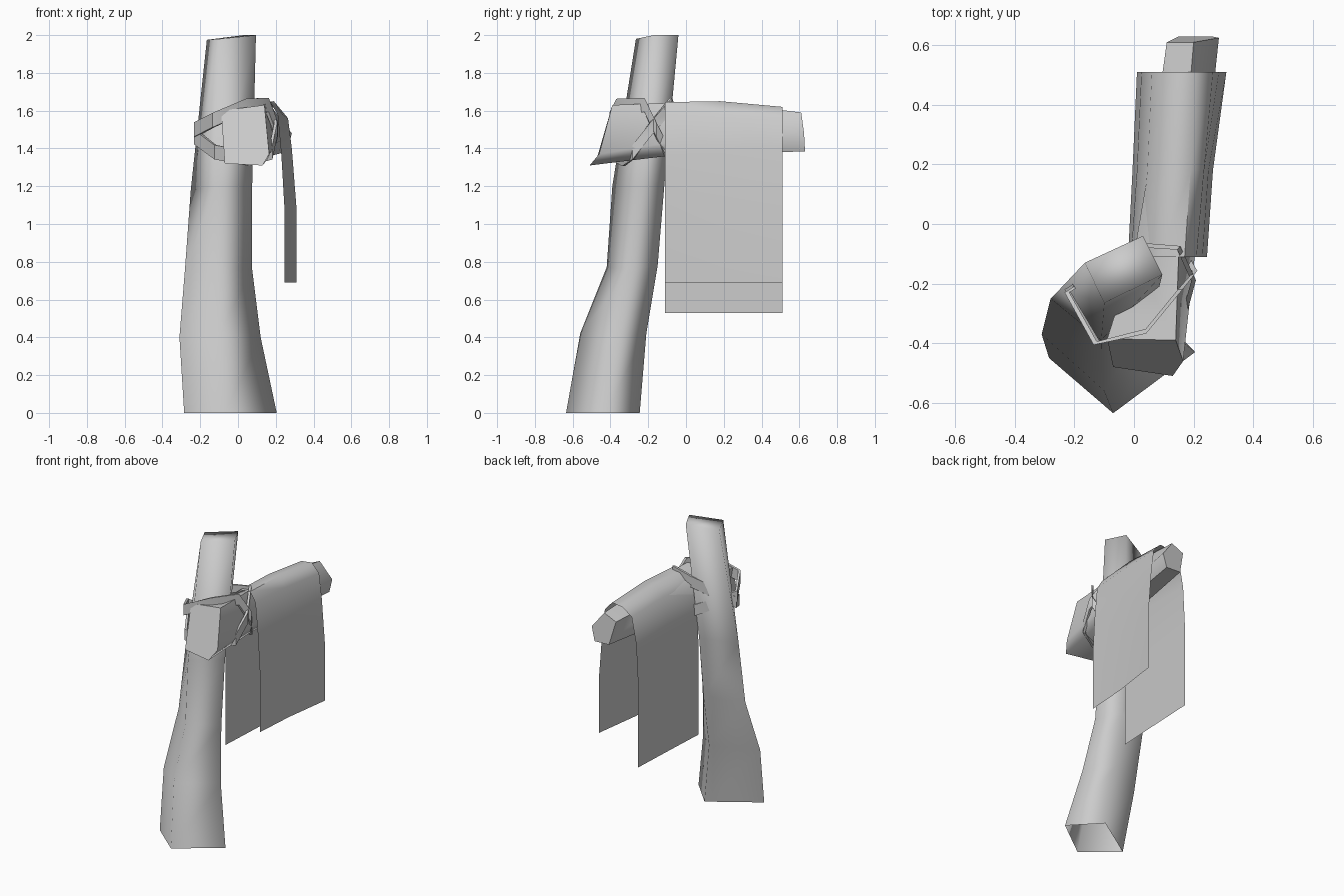
import bpy, bmesh, math
from mathutils import Vector

grey = bpy.data.materials.new("plain grey")
grey.diffuse_color = (0.6, 0.6, 0.6, 1)


def loft(name, rings, closed=True, caps=(), angle=75, flip=False):
    """Skin a list of equally sized point rows; caps lists the row indices to fill."""
    bm = bmesh.new()
    rows = [[bm.verts.new(p) for p in r] for r in rings]
    n = len(rows[0])
    for a, b in zip(rows, rows[1:]):
        for i in range(n if closed else n - 1):
            j = (i + 1) % n
            bm.faces.new((a[i], a[j], b[j], b[i]))
    for c in caps:
        bm.faces.new(rows[c])
    if closed:
        bmesh.ops.recalc_face_normals(bm, faces=bm.faces)
    if flip:
        bmesh.ops.reverse_faces(bm, faces=bm.faces)
    me = bpy.data.meshes.new(name)
    bm.to_mesh(me)
    bm.free()
    ob = bpy.data.objects.new(name, me)
    bpy.context.collection.objects.link(ob)
    me.materials.append(grey)
    bpy.ops.object.select_all(action='DESELECT')
    bpy.context.view_layer.objects.active = ob
    ob.select_set(True)
    bpy.ops.object.shade_smooth_by_angle(angle=math.radians(angle))
    return ob


# Four-sided crooked post: left, front, right, back corner at each height, open below
post = [
    [(-.285, -.45, 0), (-.07, -.635, 0), (.205, -.43, 0), (.03, -.245, 0)],
    [(-.31, -.37, .4), (-.10, -.56, .42), (.12, -.36, .4), (-.03, -.21, .42)],
    [(-.28, -.25, .77), (-.11, -.42, .77), (.075, -.29, .76), (-.03, -.15, .78)],
    [(-.25, -.22, 1.18), (-.11, -.39, 1.2), (.075, -.25, 1.2), (-.02, -.115, 1.2)],
    [(-.165, -.13, 1.975), (-.10, -.265, 1.98), (.095, -.17, 2.0), (.03, -.04, 2.0)],
]
loft("post", post, caps=(4,), angle=100)

# Five-sided cross branch with a slanted front end
branch = [
    [(-.09, -.385, 1.60), (-.07, -.48, 1.32), (.13, -.51, 1.31), (.165, -.46, 1.37), (.14, -.39, 1.63)],
    [(0, -.10, 1.58), (.02, -.10, 1.37), (.17, -.10, 1.36), (.205, -.10, 1.43), (.15, -.10, 1.64)],
    [(.06, .25, 1.57), (.08, .25, 1.39), (.21, .25, 1.37), (.245, .25, 1.45), (.17, .25, 1.635)],
    [(.11, .61, 1.55), (.15, .63, 1.39), (.26, .63, 1.385), (.285, .625, 1.48), (.20, .61, 1.59)],
]
loft("branch", branch, caps=(0, 3), angle=70)

# Draped cloth: one thin sheet hung over the branch, short flap on the right
cloth = [
    [(x, -.11, z) for x, z in ((-.02, .53), (-.02, 1.1), (-.01, 1.4), (.02, 1.57), (.09, 1.635),
                               (.17, 1.645), (.21, 1.58), (.23, 1.36), (.245, 1.1), (.245, .69))],
    [(x, .18, z) for x, z in ((-.005, .53), (-.005, 1.1), (.01, 1.4), (.045, 1.58), (.11, 1.64),
                              (.19, 1.65), (.235, 1.58), (.25, 1.38), (.265, 1.1), (.265, .69))],
    [(x, .51, z) for x, z in ((.01, .53), (.01, 1.1), (.025, 1.38), (.06, 1.56), (.13, 1.61),
                              (.21, 1.62), (.265, 1.56), (.285, 1.40), (.31, 1.08), (.31, .69))],
]
loft("cloth", cloth, closed=False, angle=60)

# Two crossing flat straps binding the branch to the post
strap_paths = {
    "rising_strap": [(-.225, -.23, 1.50), (-.13, -.40, 1.55), (.04, -.36, 1.625), (.155, -.22, 1.63),
                     (.205, -.16, 1.50), (.17, -.10, 1.38), (-.01, -.09, 1.40)],
    "falling_strap": [(-.225, -.22, 1.46), (-.12, -.40, 1.38), (.06, -.33, 1.345), (.175, -.28, 1.38),
                      (.20, -.19, 1.50), (.15, -.08, 1.63), (.01, -.07, 1.60)],
}
for name, path in strap_paths.items():
    mid = sum((Vector(p) for p in path), Vector()) / len(path)
    rings = []
    for p in path:
        p = Vector(p)
        out = Vector((p.x - mid.x, p.y - mid.y, 0)).normalized() * .008
        up = Vector((0, 0, .038))
        rings.append([p + out + up, p + out - up, p - out - up, p - out + up])
    loft(name, rings + [rings[0]], angle=40)
